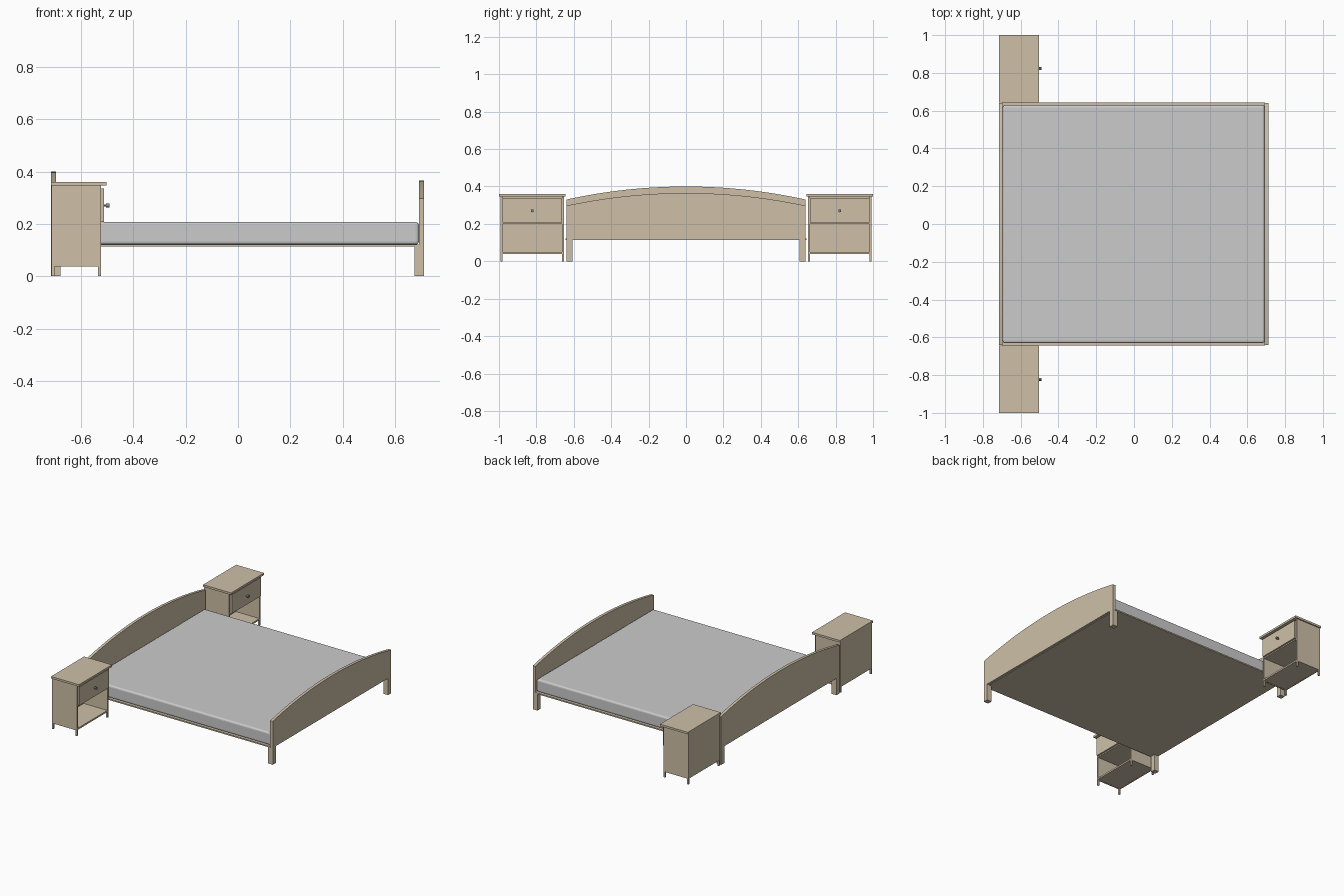
import bpy, bmesh
from math import radians, sin, asin, cos
from mathutils import Matrix

if "Cube" in bpy.data.objects:
    bpy.data.objects.remove(bpy.data.objects["Cube"])


def material(name, color):
    m = bpy.data.materials.new(name)
    m.diffuse_color = color
    m.use_nodes = True
    m.node_tree.nodes["Principled BSDF"].inputs["Base Color"].default_value = m.diffuse_color
    return m


wood = material("wood", (0.62, 0.53, 0.39, 1))
metal = material("dark_metal", (0.25, 0.25, 0.25, 1))


def add(name, bm, mat=None):
    bmesh.ops.recalc_face_normals(bm, faces=bm.faces)
    me = bpy.data.meshes.new(name)
    bm.to_mesh(me)
    bm.free()
    ob = bpy.data.objects.new(name, me)
    bpy.context.collection.objects.link(ob)
    if mat:
        me.materials.append(mat)
    return ob


def box(name, x, y, z, mat=wood):
    bm = bmesh.new()
    bmesh.ops.create_cube(bm, size=1)
    for v in bm.verts:
        v.co = [a + (b - a) * (c + 0.5) for (a, b), c in zip((x, y, z), v.co)]
    return add(name, bm, mat)


def arched_board(name, x0, x1, z0, z_edge, z_mid, half, n=32):
    # circular arc through both corners and the crown
    sag = z_mid - z_edge
    r = (half * half + sag * sag) / (2 * sag)
    a = asin(half / r)
    pts = [(-half, z0), (half, z0)]
    for i in range(n + 1):
        t = a - 2 * a * i / n
        pts.append((r * sin(t), z_mid - r + r * cos(t)))
    bm = bmesh.new()
    f = bm.faces.new([bm.verts.new((x0, y, z)) for y, z in pts])
    ext = bmesh.ops.extrude_face_region(bm, geom=[f])["geom"]
    bmesh.ops.translate(bm, vec=(x1 - x0, 0, 0),
                        verts=[v for v in ext if isinstance(v, bmesh.types.BMVert)])
    return add(name, bm, wood)


def knob(name, y, z):
    bm = bmesh.new()
    for r, x0, x1 in ((0.004, -0.513, -0.504), (0.008, -0.505, -0.491)):
        m = Matrix.Translation(((x0 + x1) / 2, y, z)) @ Matrix.Rotation(radians(90), 4, 'Y')
        bmesh.ops.create_cone(bm, cap_ends=True, segments=20, radius1=r, radius2=r,
                              depth=x1 - x0, matrix=m)
    return add(name, bm, metal)


# Bed: boards, base slab and mattress
arched_board("headboard", -0.714, -0.695, 0.115, 0.33, 0.40, 0.64)
arched_board("footboard", 0.692, 0.711, 0.115, 0.297, 0.365, 0.64)
box("bed_base", (-0.697, 0.694), (-0.643, 0.643), (0.113, 0.122))
mattress = box("mattress", (-0.695, 0.691), (-0.63, 0.63), (0.121, 0.207), None)
bev = mattress.modifiers.new("soft_edges", 'BEVEL')
bev.width, bev.segments = 0.012, 3

for side, s in (("left", -1), ("right", 1)):
    def span(a, b):
        return (min(s * a, s * b), max(s * a, s * b))

    # Bed legs
    for end, x in (("head", (-0.714, -0.678)), ("foot", (0.675, 0.711))):
        box(f"{end}_leg_{side}", x, span(0.606, 0.64), (0, 0.118))

    # Nightstand case
    p = f"nightstand_{side}_"
    box(p + "top", (-0.714, -0.503), span(0.643, 1.0), (0.346, 0.36))
    for part, y in (("inner", (0.652, 0.663)), ("outer", (0.981, 0.992))):
        box(p + part + "_panel", (-0.713, -0.523), span(*y), (0.038, 0.347))
        for end, x in (("back", (-0.713, -0.701)), ("front", (-0.535, -0.523))):
            box(p + f"{part}_{end}_leg", x, span(*y), (0, 0.04))
    box(p + "back", (-0.713, -0.703), span(0.66, 0.984), (0.038, 0.347))
    box(p + "bottom", (-0.705, -0.524), span(0.66, 0.984), (0.039, 0.05))
    box(p + "shelf", (-0.705, -0.524), span(0.66, 0.984), (0.2, 0.21))

    # Drawer
    box(p + "drawer", (-0.524, -0.512), span(0.664, 0.98), (0.208, 0.336))
    knob(p + "knob", s * 0.822, 0.27)
